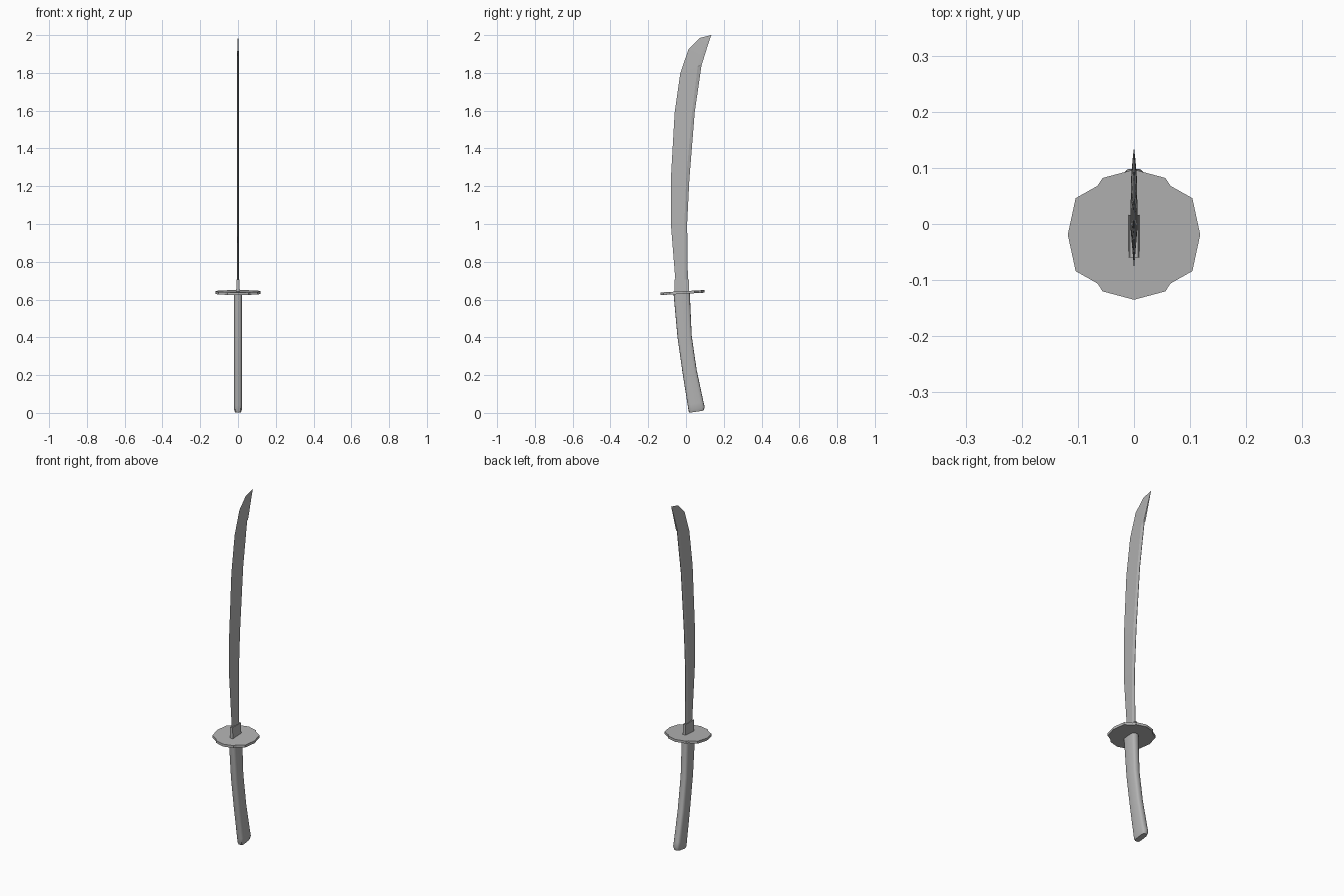
import bpy, bmesh, math
from mathutils import Vector

if "Cube" in bpy.data.objects:
    bpy.data.objects.remove(bpy.data.objects["Cube"])

steel = bpy.data.materials.new("dark_grey")
steel.diffuse_color = (.45, .45, .45, 1)
steel.use_nodes = True
steel.node_tree.nodes["Principled BSDF"].inputs["Base Color"].default_value = steel.diffuse_color


def loft(name, rings, smooth=False):
    """Skin a list of equal-length point rings and cap both ends."""
    bm = bmesh.new()
    vs = [[bm.verts.new(p) for p in r] for r in rings]
    n = len(vs[0])
    for a, b in zip(vs, vs[1:]):
        for i in range(n):
            j = (i + 1) % n
            bm.faces.new((a[i], a[j], b[j], b[i]))
    bm.faces.new(vs[0][::-1])
    bm.faces.new(vs[-1])
    bmesh.ops.remove_doubles(bm, verts=bm.verts, dist=1e-5)
    bmesh.ops.recalc_face_normals(bm, faces=bm.faces)
    me = bpy.data.meshes.new(name)
    bm.to_mesh(me)
    bm.free()
    me.materials.append(steel)
    ob = bpy.data.objects.new(name, me)
    bpy.context.collection.objects.link(ob)
    if smooth:
        bpy.context.view_layer.objects.active = ob
        ob.select_set(True)
        bpy.ops.object.shade_smooth_by_angle(angle=math.radians(40))
        ob.select_set(False)
    return ob


# Blade: cutting edge, ridge, spine as (y, z), plus ridge and spine half thickness
sections = [
    ((-.055, .64), (-.008, .64), (.012, .64), .006, .001),
    ((-.056, .70), (-.009, .70), (.010, .70), .006, .001),
    ((-.080, 1.0), (-.009, 1.0), (.006, 1.0), .006, .001),
    ((-.080, 1.24), (.001, 1.24), (.018, 1.24), .006, .001),
    ((-.060, 1.59), (.032, 1.59), (.046, 1.59), .006, .001),
    ((-.030, 1.80), (.061, 1.83), (.082, 1.84), .0055, .001),
    ((-.026, 1.81), (.063, 1.838), (.084, 1.846), .0055, .005),
    ((.013, 1.925), (.080, 1.895), (.098, 1.89), .0045, .004),
    ((.072, 1.985), (.105, 1.952), (.115, 1.945), .003, .0025),
    ((.133, 2.0), (.1335, 2.0), (.134, 2.0), .0004, .0003),
]
loft("blade", [[(0, *e), (tr, *r), (ts, *s), (-ts, *s), (-tr, *r)]
               for e, r, s, tr, ts in sections])

# Blade collar: tapered block above the guard
loft("blade_collar", [[(w, -.060, z), (w, .016, z), (-w, .016, z), (-w, -.060, z)]
                      for w, z in ((.010, .635), (.0075, .705))])

# Guard: lobed plate, tilted up towards the back
back = [(0, .116), (.056, .101), (.065, .087), (.104, .065), (.118, 0)]
right = back + [(x, -y) for x, y in back[-2::-1]]
outline = right + [(-x, y) for x, y in right[-2:0:-1]]
loft("guard", [[(x, y - .019, .637 + dz + .055 * y) for x, y in outline]
               for dz in (-.007, .007)])

# Handle: rounded section swept along a curve, (front y, z), (back y, z), half width
spans = [
    ((-.066, .632), (.020, .638), .021),
    ((-.045, .40), (.030, .41), .021),
    ((-.018, .21), (.056, .23), .021),
    ((.009, .04), (.092, .06), .021),
    ((.013, .012), (.099, .032), .021),
    ((.018, .001), (.093, .012), .016),
]


def handle_ring(front, back, w, n=16):
    f, b = Vector((0, *front)), Vector((0, *back))
    ring = []
    for i in range(n):
        a = math.tau * i / n
        c, s = math.cos(a), math.sin(a)
        u = math.copysign(abs(c) ** .55, c) if abs(c) > 1e-6 else 0
        v = math.copysign(abs(s) ** .55, s) if abs(s) > 1e-6 else 0
        ring.append(f.lerp(b, .5 + .5 * u) + Vector((w * v, 0, 0)))
    return ring


loft("handle", [handle_ring(*s) for s in spans], smooth=True)
